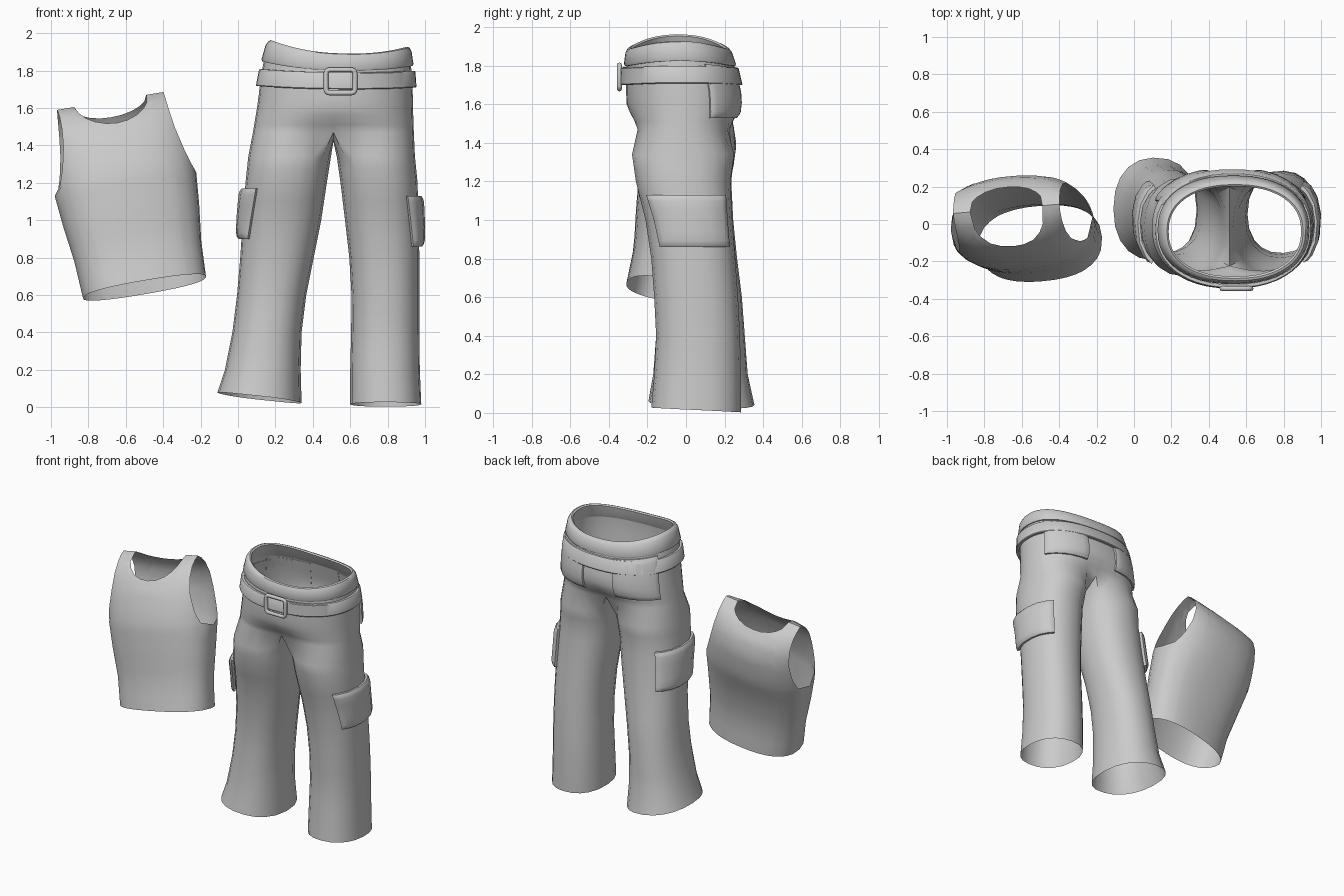
import bpy, bmesh
from math import sin, cos, radians, pi, copysign
from mathutils import Vector, Matrix

if "Cube" in bpy.data.objects:
    bpy.data.objects.remove(bpy.data.objects["Cube"])


def make(name, verts, faces):
    bm = bmesh.new()
    vs = [bm.verts.new(v) for v in verts]
    for f in faces:
        bm.faces.new([vs[i] for i in f])
    bmesh.ops.remove_doubles(bm, verts=bm.verts, dist=0.0005)
    bmesh.ops.recalc_face_normals(bm, faces=bm.faces)
    me = bpy.data.meshes.new(name)
    bm.to_mesh(me)
    bm.free()
    ob = bpy.data.objects.new(name, me)
    bpy.context.collection.objects.link(ob)
    return ob


def lookup(table, z):
    """Interpolate rows (z, ...) smoothly enough; rows ordered by rising z."""
    if z <= table[0][0]:
        return table[0][1:]
    for a, b in zip(table, table[1:]):
        if z <= b[0]:
            t = (z - a[0]) / (b[0] - a[0])
            return [p + (q - p) * t for p, q in zip(a[1:], b[1:])]
    return table[-1][1:]


def sup(v, e=0.88):
    return copysign(abs(v) ** e, v)


# Profiles: z, x from, x to, y front, y back
TORSO = [(1.47, .08, .94, -.295, .27), (1.56, .095, .937, -.305, .285), (1.65, .11, .935, -.31, .283),
         (1.75, .125, .93, -.312, .26), (1.85, .15, .92, -.305, .235), (1.89, .172, .908, -.295, .215)]
LEG_R = [(.015, .60, .98, -.18, .285), (.2, .60, .972, -.165, .285), (.4, .605, .97, -.155, .28),
         (.6, .607, .97, -.165, .27), (.8, .595, .97, -.18, .255), (1.0, .572, .965, -.21, .24),
         (1.2, .548, .96, -.26, .23), (1.34, .528, .946, -.28, .25)]
LEG_L = [(.05, .34, -.11, -.195, .355), (.2, .335, -.07, -.17, .32), (.4, .34, -.03, -.155, .305),
         (.6, .365, -.005, -.15, .29), (.8, .405, .012, -.165, .265), (1.0, .445, .025, -.2, .245),
         (1.2, .475, .04, -.26, .235), (1.34, .497, .055, -.28, .25)]


def torso(z, deg, off=0, lift=None):
    x0, x1, y0, y1 = lookup(TORSO, z)
    c, s = cos(radians(deg)), sin(radians(deg))
    k = max(0, (z - 1.6) / .29) if lift is None else lift
    pinch = .25 * min(1, max(0, (1.58 - z) / .11))
    x = (x0 + x1) / 2 + ((x1 - x0) / 2 + off) * sup(c)
    y = (y0 + y1) / 2 + ((y1 - y0) / 2 + off) * sup(s) * (1 - pinch * (1 - abs(c)) ** 2)
    return Vector((x, y, z + k * (.0525 * c * c - .0175 * c)))


def leg(table, z, deg, off=0):
    xi, xo, y0, y1 = lookup(table, z)
    c, s = cos(radians(deg)), sin(radians(deg))
    h = (xo - xi) / 2
    return Vector(((xi + xo) / 2 + (h + copysign(off, h)) * sup(c),
                   (y0 + y1) / 2 + ((y1 - y0) / 2 + off) * sup(s), z))


# Trousers shell: hip rings, crotch bridge and two legs
N = 32
verts, faces = [], []
zs = [1.89, 1.85, 1.80, 1.75, 1.70, 1.65, 1.60, 1.56, 1.51, 1.47]
for z in zs:
    verts += [torso(z, -90 + 360 * k / N) for k in range(N)]
for r in range(len(zs) - 1):
    for k in range(N):
        a, b = r * N + k, r * N + (k + 1) % N
        faces.append((a, b, b + N, a + N))
base = (len(zs) - 1) * N
front, back = verts[base], verts[base + N // 2]
crotch = []
for t in (.25, .5, .75):
    p = back.lerp(front, t)
    p.z = 1.47 - .2 * t * (1 - t)
    crotch.append(len(verts))
    verts.append(p)
angles = [-140 + 280 * j / 16 for j in range(17)] + [160, 180, 200]
for table, order, tilt_x, tilt_y in ((LEG_R, list(range(17)), 0, -.012),
                                     (LEG_L, [0] + list(range(31, 15, -1)), .028, -.01)):
    prev = [base + k for k in order] + crotch
    for z in (1.34, 1.27, 1.2, 1.1, 1.0, .9, .8, .7, .6, .5, .4, .3, .2, table[0][0]):
        ring = []
        for a in angles:
            p = leg(table, z, a)
            if z < .1:
                p.z += tilt_x * cos(radians(a)) + tilt_y * sin(radians(a))
            ring.append(len(verts))
            verts.append(p)
        n = len(ring)
        faces += [(prev[i], prev[(i + 1) % n], ring[(i + 1) % n], ring[i]) for i in range(n)]
        prev = ring
make("trousers", verts, faces)


def band(name, section, lift=None, front=0):
    """Sweep a closed (z, offset) section around the hips."""
    n, m, v = 48, len(section), []
    for i in range(n):
        a = 360 * i / n
        bulge = front * max(0, -sin(radians(a))) ** 3
        v += [torso(z, a, o + bulge, lift) for z, o in section]
    f = [(i * m + j, i * m + (j + 1) % m, (i + 1) % n * m + (j + 1) % m, (i + 1) % n * m + j)
         for i in range(n) for j in range(m)]
    return make(name, v, f)


# Waistband and belt
band("waistband", [(1.80, -.004), (1.80, .008), (1.81, .014), (1.87, .014), (1.888, .008),
                   (1.892, -.004), (1.885, -.016), (1.83, -.014)])
band("belt", [(1.70, .002), (1.70, .018), (1.705, .022), (1.785, .022), (1.79, .018), (1.79, .002)],
     lift=.25, front=.012)


def pad(name, surface, a0, a1, z0, z1, thick, skew=0):
    """Puffed patch that follows a body surface."""
    st = [0, .0, .05, .12, .3, .5, .7, .88, .95, 1, 1]
    n, v = len(st), []
    for i, q in enumerate(st):
        for j, u in enumerate(st):
            rim = min(i, j, n - 1 - i, n - 1 - j)
            off = thick * (-.15, .55, .85, 1, 1.06, 1.08)[rim]
            v.append(surface(z0 + (z1 - z0) * q, a0 + (a1 - a0) * u + skew * (1 - q) * (1 - u), off))
    f = [(i * n + j, i * n + j + 1, (i + 1) * n + j + 1, (i + 1) * n + j)
         for i in range(n - 1) for j in range(n - 1)]
    return make(name, v, f)


# Pockets on the seat and on the outer thighs
pad("back_pocket_right", torso, 24, 76, 1.53, 1.79, .02)
pad("back_pocket_left", torso, 104, 156, 1.53, 1.79, .02)
pad("cargo_pocket_right", lambda z, a, o: leg(LEG_R, z, a, o), -50, 54, .86, 1.13, .032, 8)
pad("cargo_pocket_left", lambda z, a, o: leg(LEG_L, z, a, o), -50, 54, .90, 1.17, .032, 8)

# Buckle: rounded rectangular frame
cu = bpy.data.curves.new("buckle", 'CURVE')
cu.dimensions = '3D'
cu.bevel_depth, cu.bevel_resolution = .013, 2
sp = cu.splines.new('POLY')
pts = []
for q, (sx, sz) in enumerate(((1, 1), (-1, 1), (-1, -1), (1, -1))):
    for t in (0, 30, 60, 90):
        a = radians(q * 90 + t)
        pts.append((.548 + sx * .058 + .02 * cos(a), -.345, 1.742 + sz * .042 + .02 * sin(a), 1))
sp.points.add(len(pts) - 1)
for p, co in zip(sp.points, pts):
    p.co = co
sp.use_cyclic_u = True
buckle = bpy.data.objects.new("buckle", cu)
bpy.context.collection.objects.link(buckle)

# Sleeveless top: front and back panels welded at the sides and shoulders
# height, half width, front depth, back depth, panel share (arm opening)
TOP = [(0, .335, .21, .20, 1), (.2, .345, .205, .17, 1), (.4, .37, .23, .18, 1), (.57, .385, .245, .215, 1),
       (.60, .385, .243, .22, .93), (.68, .385, .235, .225, .86), (.8, .38, .21, .22, .80), (.9, .38, .165, .185, .77),
       (.97, .38, .105, .125, .76), (1.01, .38, .05, .06, .76), (1.03, .38, 0, 0, .76)]
half = [0, .2, .4, .55, .64, .68, .8, .9, .97, 1]
us = [-u for u in reversed(half[1:])] + half
hs = [0, .1, .2, .3, .4, .5, .57, .60, .64, .68, .74, .8, .85, .9, .935, .97, .99, 1.01, 1.03]
place = (Matrix.Translation((-.5, -.1, .64)) @ Matrix.Rotation(radians(5), 4, 'Z')
         @ Matrix.Rotation(radians(-9.5), 4, 'Y') @ Matrix.Rotation(radians(-11), 4, 'X'))
verts, faces = [], []
for side, neck in ((-1, .875), (1, .965)):
    start, n = len(verts), len(us)
    for h in hs:
        for u in us:
            dip = (1.03 - neck) * max(0, 1 - (u / .68) ** 2) ** .5
            z = h * (1.03 - dip) / 1.03
            w, df, db, share = lookup(TOP, z)
            s = u * lookup(TOP, h)[3]
            depth = (df if side < 0 else db) * max(0, 1 - abs(s) ** 2.4) ** (1 / 2.4)
            verts.append(place @ Vector((s * w, side * depth, z)))
    faces += [(start + i * n + j, start + i * n + j + 1, start + (i + 1) * n + j + 1, start + (i + 1) * n + j)
              for i in range(len(hs) - 1) for j in range(n - 1)]
make("sleeveless_top", verts, faces)

# Smooth shading
for ob in bpy.context.scene.objects:
    ob.select_set(ob.type == 'MESH')
    if ob.type == 'MESH':
        bpy.context.view_layer.objects.active = ob
bpy.ops.object.shade_smooth_by_angle(angle=radians(40))
